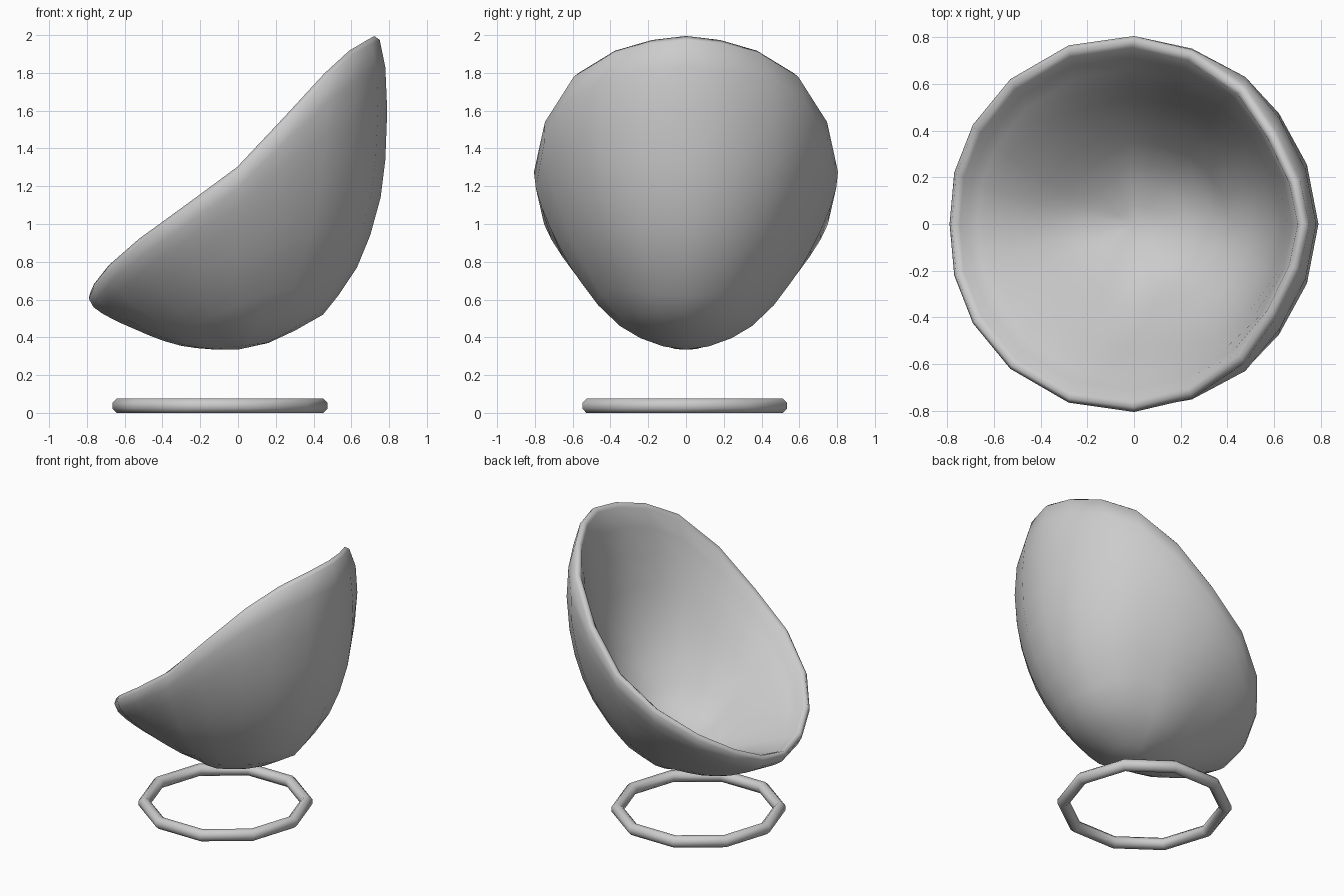
import bpy, bmesh, math
from mathutils import Vector

if "Cube" in bpy.data.objects:
    bpy.data.objects.remove(bpy.data.objects["Cube"])


def make_object(name, bm):
    bmesh.ops.recalc_face_normals(bm, faces=bm.faces)
    mesh = bpy.data.meshes.new(name)
    bm.to_mesh(mesh)
    bm.free()
    for p in mesh.polygons:
        p.use_smooth = True
    ob = bpy.data.objects.new(name, mesh)
    bpy.context.collection.objects.link(ob)
    return ob


def bridge(bm, a, b):
    n = len(a)
    for i in range(n):
        bm.faces.new((a[i], a[(i + 1) % n], b[(i + 1) % n], b[i]))


def fan(bm, pole, ring):
    for i in range(len(ring)):
        bm.faces.new((pole, ring[i], ring[(i + 1) % len(ring)]))


# Seat shell: outer meridians at back, side and front (distance, height)
Z0 = 0.335
BACK = [(.16, .37), (.30, .435), (.45, .52), (.53, .62), (.63, .77), (.70, .94),
        (.755, 1.14), (.78, 1.34), (.79, 1.6), (.78, 1.83), (.75, 1.975)]
SIDE = [(.12, .352), (.24, .395), (.35, .46), (.465, .57), (.555, .69), (.61, .77),
        (.66, .86), (.715, .97), (.765, 1.09), (.795, 1.19), (.805, 1.275)]
FRONT = [(.13, .336), (.22, .343), (.30, .355), (.39, .38), (.47, .41), (.55, .445),
         (.62, .475), (.67, .50), (.72, .527), (.765, .56), (.79, .605)]
# Half of the rim, from the back round to the front
RIM = [(.75, 0, 1.975), (.71, .25, 1.955), (.61, .475, 1.90), (.475, .65, 1.78),
       (.25, .765, 1.54), (0, .805, 1.275), (-.28, .765, 1.07), (-.53, .62, .89),
       (-.69, .425, .75), (-.77, .22, .65), (-.79, 0, .605)]
rim = RIM + [(x, -y, z) for x, y, z in RIM[-2:0:-1]]
PINCH = {8: .03, 9: .11, 10: .25}  # narrowing towards the top of the back


def fraction(profile, j):
    d, z = profile[j]
    return d / profile[-1][0], (z - Z0) / (profile[-1][1] - Z0)


bm = bmesh.new()
pole = bm.verts.new((0, 0, Z0))
outer = []
for j in range(len(BACK)):
    ring = []
    for i, (x, y, z) in enumerate(rim):
        c = math.cos(2 * math.pi * i / len(rim))
        w = c * c
        su, sv = fraction(SIDE, j)
        eu, ev = fraction(BACK if c > 0 else FRONT, j)
        u, v = su + (eu - su) * w, sv + (ev - sv) * w
        if c < 0:
            u -= 1.3 * -c * (1 + c) * u * (1 - u)
        y *= 1 - PINCH.get(j, 0) * max(c, 0) ** 2
        ring.append(bm.verts.new((x * u, y * u, Z0 + (z - Z0) * v)))
    outer.append(ring)
fan(bm, pole, outer[0])
for a, b in zip(outer, outer[1:]):
    bridge(bm, a, b)
bmesh.ops.recalc_face_normals(bm, faces=bm.faces)
bm.normal_update()
if pole.normal.z > 0:
    bmesh.ops.reverse_faces(bm, faces=bm.faces)
    bm.normal_update()

# Padded inner skin: thickness grows smoothly with distance from the rim
FULL, EDGE = .15, .05
normals = [[v.normal.copy() for v in ring] for ring in outer]
inner = []
for ring, ns in zip(outer, normals):
    row = []
    for v, n, r in zip(ring, ns, outer[-1]):
        d = (v.co - r.co).length
        t = EDGE + (FULL - EDGE) * (1 - math.exp(-d / .2))
        row.append(bm.verts.new(v.co - n * t))
    inner.append(row)
crown = [bm.verts.new(v.co - n * .024 + (v.co - w.co).normalized() * .026)
         for v, w, n in zip(outer[-1], outer[-2], normals[-1])]
bridge(bm, outer[-1], crown)
bridge(bm, crown, inner[-1])
for a, b in zip(inner, inner[1:]):
    bridge(bm, a, b)
fan(bm, bm.verts.new((0, 0, Z0 + FULL)), inner[0])
make_object("seat_shell", bm)

# Base ring: ten-sided hoop with an octagonal tube
bm = bmesh.new()
MAJOR, H = .532, .0375
R = H / math.cos(math.pi / 8)
loops = []
for i in range(10):
    a = 2 * math.pi * i / 10
    loop = []
    for k in range(8):
        t = 2 * math.pi * (k + .5) / 8
        r = MAJOR + R * math.cos(t)
        loop.append(bm.verts.new((-.095 + r * math.cos(a), -.007 + r * math.sin(a),
                                  H + R * math.sin(t))))
    loops.append(loop)
for i in range(10):
    bridge(bm, loops[i], loops[(i + 1) % 10])
make_object("base_ring", bm)
